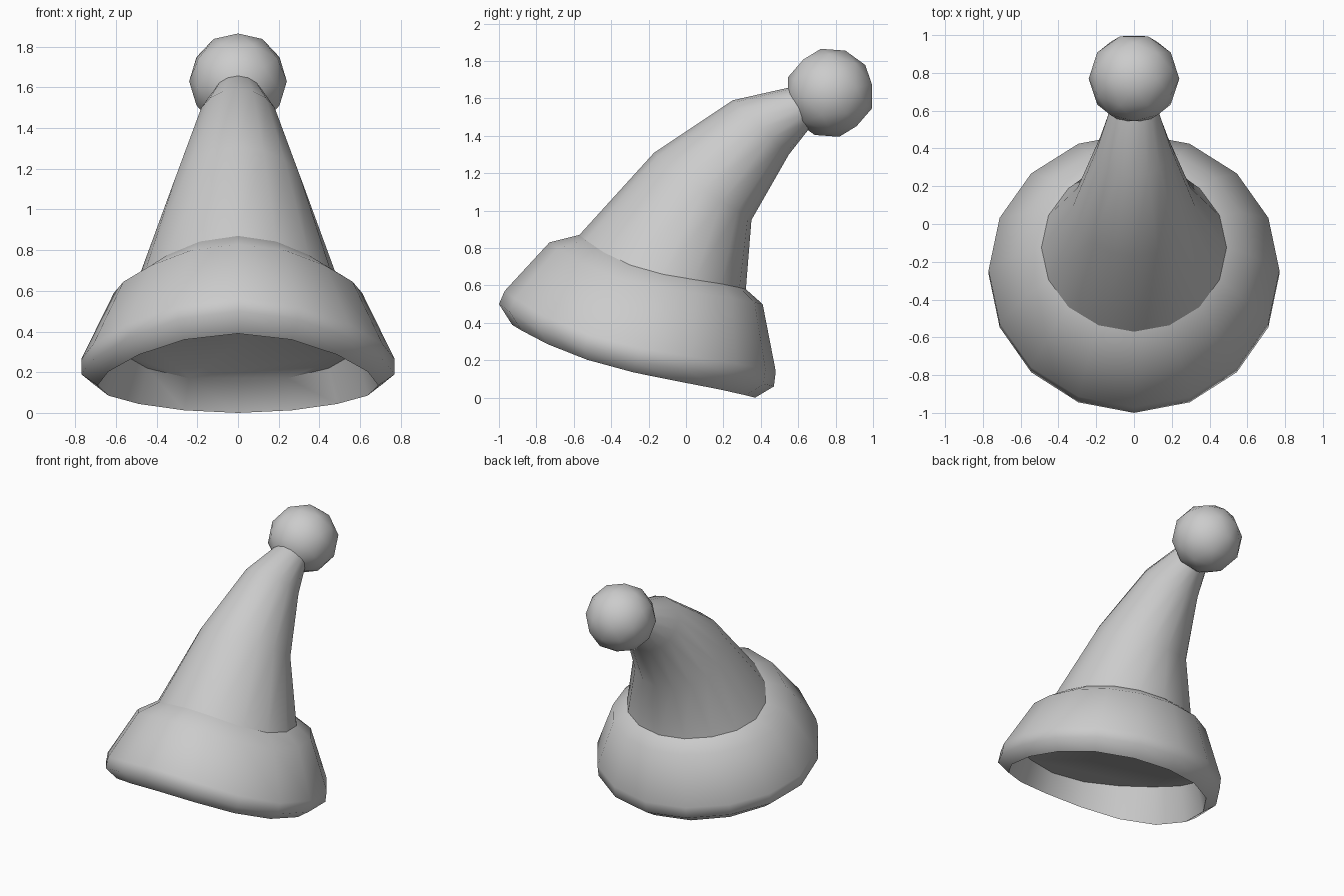
import bpy, bmesh
from math import sin, cos, pi, radians
from mathutils import Matrix

if "Cube" in bpy.data.objects:
    bpy.data.objects.remove(bpy.data.objects["Cube"])

SIDES = 16


def finish(obj, angle):
    bpy.ops.object.select_all(action='DESELECT')
    obj.select_set(True)
    bpy.context.view_layer.objects.active = obj
    bpy.ops.object.shade_smooth_by_angle(angle=radians(angle))


def loft(name, rings, angle=60):
    """Each ring: front (y, z), back (y, z), half width in x, sag of the sides."""
    bm = bmesh.new()
    loops = []
    for (fy, fz), (by, bz), w, sag in rings:
        loop = []
        for i in range(SIDES):
            a = 2 * pi * i / SIDES
            s, c = sin(a), cos(a)
            t = (1 + c) / 2          # 1 at the front, 0 at the back
            z = bz + (fz - bz) * t - sag * s * s * (1 + 0.8 * c)
            loop.append(bm.verts.new((w * s, by + (fy - by) * t, z)))
        loops.append(loop)
    for lo, hi in zip(loops, loops[1:]):
        for i in range(SIDES):
            j = (i + 1) % SIDES
            bm.faces.new((lo[i], lo[j], hi[j], hi[i]))
    bm.faces.new(loops[-1])
    bmesh.ops.recalc_face_normals(bm, faces=bm.faces)
    # make sure the outer band faces outwards
    bm.faces.ensure_lookup_table()
    if bm.faces[0].normal.z < 0:
        bmesh.ops.reverse_faces(bm, faces=bm.faces)
    mesh = bpy.data.meshes.new(name)
    bm.to_mesh(mesh)
    bm.free()
    obj = bpy.data.objects.new(name, mesh)
    bpy.context.collection.objects.link(obj)
    finish(obj, angle)


# Thick slanted brim: top edge, outside, rolled lip, inner wall and ceiling
loft("brim", [
    ((-0.57, 0.87), (0.32, 0.58), 0.49, 0.065),
    ((-0.73, 0.83), (0.41, 0.50), 0.61, 0.075),
    ((-0.97, 0.57), (0.48, 0.14), 0.77, 0.09),
    ((-1.00, 0.50), (0.47, 0.06), 0.77, 0.09),
    ((-0.93, 0.39), (0.37, 0.00), 0.69, 0.06),
    ((-0.86, 0.52), (0.33, 0.155), 0.63, -0.05),
])

# Tapering cone bending to the back
loft("cone", [
    ((-0.57, 0.87), (0.32, 0.58), 0.49, 0.065),
    ((-0.17, 1.31), (0.35, 0.95), 0.325, 0.02),
    ((0.25, 1.59), (0.55, 1.30), 0.195, 0.0),
    ((0.56, 1.66), (0.66, 1.44), 0.125, 0.0),
])

# Faceted ball on the tip, turned and then tipped back
bpy.ops.mesh.primitive_ico_sphere_add(subdivisions=2, radius=0.24)
ball = bpy.context.object
ball.name = "pompom"
ball.data.transform(Matrix.Translation((0, 0.77, 1.63))
                    @ Matrix.Rotation(radians(11.7), 4, 'X')
                    @ Matrix.Rotation(radians(90), 4, 'Z'))
finish(ball, 60)
